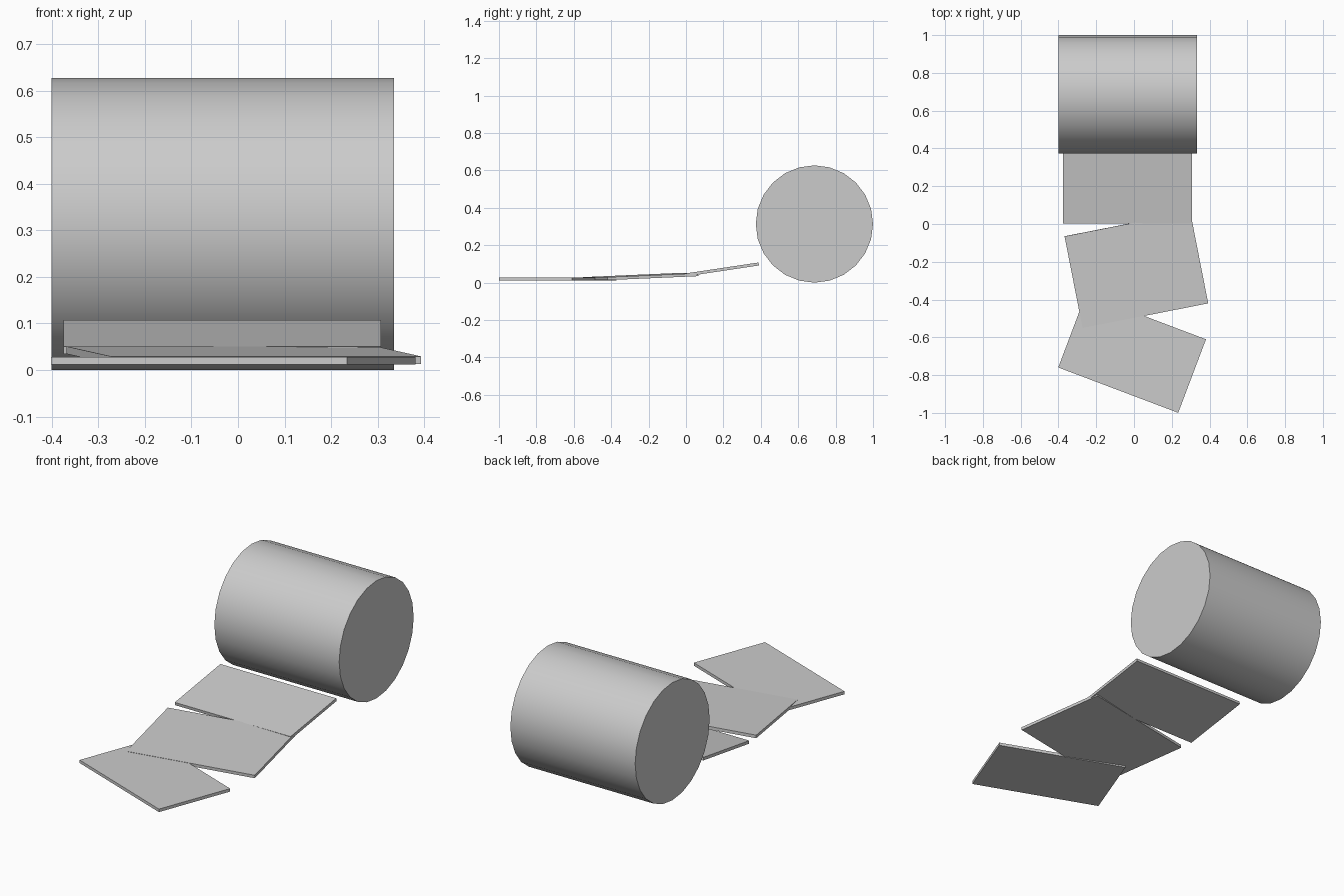
import bpy
from math import radians, atan

cube = bpy.data.objects.get("Cube")
if cube:
    bpy.data.objects.remove(cube, do_unlink=True)

# Single paper colour
paper = bpy.data.materials.new("paper_grey")
paper.use_nodes = True
colour = (0.6, 0.6, 0.6, 1)
paper.diffuse_color = colour
paper.node_tree.nodes["Principled BSDF"].inputs["Base Color"].default_value = colour


def finish(name):
    obj = bpy.context.object
    obj.name = name
    obj.data.materials.append(paper)
    return obj


def sheet(name, location, width, length, turn, slope):
    """Thin flat sheet, turned about z and rising towards the back."""
    bpy.ops.mesh.primitive_cube_add(
        size=1, location=location, rotation=(atan(slope), 0, radians(turn)))
    obj = finish(name)
    obj.scale = (width, length, 0.016)


# Roll lying along x
RADIUS = 0.3135
bpy.ops.mesh.primitive_cylinder_add(
    vertices=24, radius=RADIUS, depth=0.735,
    location=(-0.033, 1 - RADIUS, RADIUS), rotation=(0, radians(90), 0))
finish("paper_roll")
bpy.ops.object.shade_smooth_by_angle(angle=radians(30))

# Sheets trailing from the roll towards the front
sheet("back_sheet", (-0.034, 0.197, 0.071), 0.682, 0.388, 0, 0.15)
sheet("middle_sheet", (0.0125, -0.2425, 0.032), 0.678, 0.495, 11.1, 0.043)
sheet("front_sheet", (-0.01, -0.685, 0.02), 0.679, 0.416, -20.7, 0)
